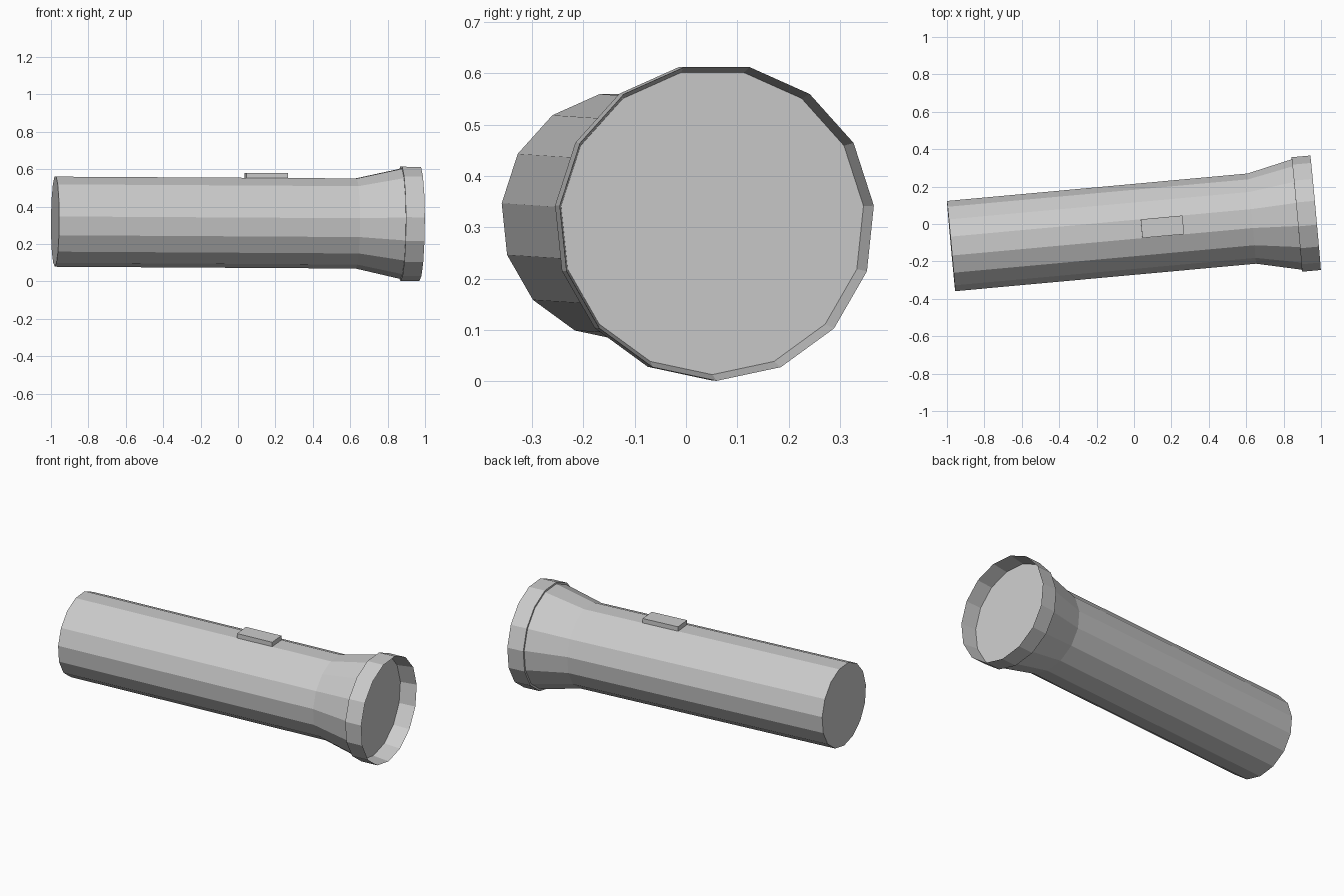
import bpy, bmesh, math
from mathutils import Matrix, Vector

if "Cube" in bpy.data.objects:
    bpy.data.objects.remove(bpy.data.objects["Cube"])

SIDES = 15
# Torch axis: starts at the rear cap centre, slightly yawed and tipped down
FRAME = (Matrix.Translation((-0.978, -0.118, 0.3215))
         @ Matrix.Rotation(math.radians(5.22), 4, 'Z')
         @ Matrix.Rotation(math.radians(0.34), 4, 'Y'))


def add_object(name, bm):
    bmesh.ops.recalc_face_normals(bm, faces=bm.faces)
    bm.transform(FRAME)
    mesh = bpy.data.meshes.new(name)
    bm.to_mesh(mesh)
    bm.free()
    ob = bpy.data.objects.new(name, mesh)
    bpy.context.collection.objects.link(ob)
    return ob


def lathe(name, profile):
    """Revolve (distance along axis, radius) points and cap both ends."""
    bm = bmesh.new()
    rings = []
    for t, r in profile:
        ring = []
        for i in range(SIDES):
            a = -math.pi / 2 + 2 * math.pi * i / SIDES
            ring.append(bm.verts.new((t, r * math.cos(a), r * math.sin(a))))
        rings.append(ring)
    for a, b in zip(rings, rings[1:]):
        for i in range(SIDES):
            j = (i + 1) % SIDES
            bm.faces.new((a[i], a[j], b[j], b[i]))
    bm.faces.new(rings[0])
    bm.faces.new(rings[-1])
    return add_object(name, bm)


# Handle, flared head, rim with knife edge, recessed flat lens
lathe("torch_body", [
    (0.0, 0.2435),
    (1.615, 0.2435),
    (1.856, 0.298),
    (1.856, 0.309),
    (1.957, 0.309),
    (1.860, 0.2975),
])

# Slide switch on the top facet
bm = bmesh.new()
bmesh.ops.create_cube(bm, size=1)
bmesh.ops.scale(bm, vec=Vector((0.224, 0.1, 0.03)), verts=bm.verts)
bmesh.ops.translate(bm, vec=Vector((1.133, 0, 0.25)), verts=bm.verts)
add_object("switch", bm)
